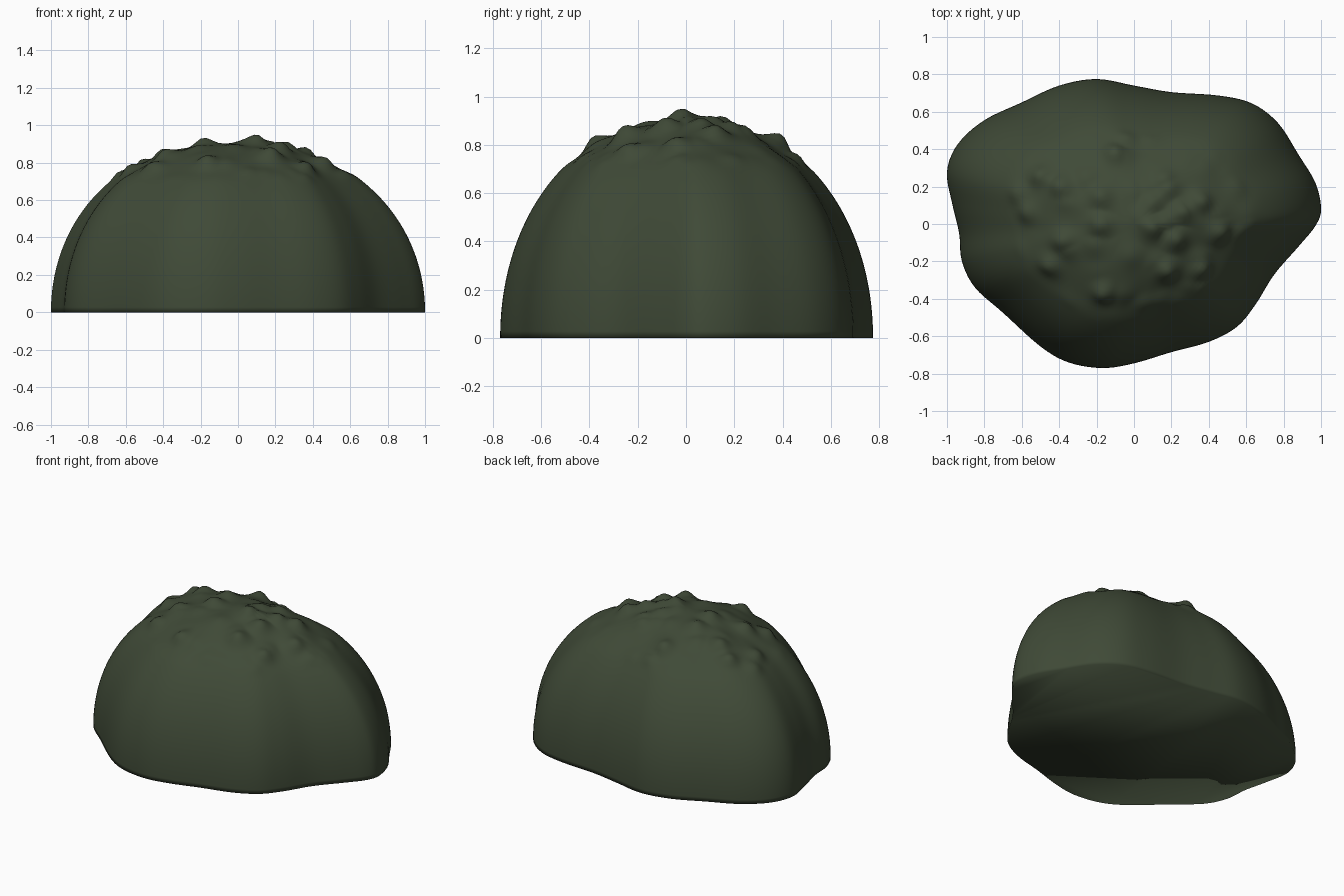
import bpy, bmesh, math
from mathutils import Vector, noise

if "Cube" in bpy.data.objects:
    bpy.data.objects.remove(bpy.data.objects["Cube"])

HEIGHT = 0.915
SEG_SUB, RINGS = 5, 56

# Lobed footprint, counter-clockwise seen from above
OUTLINE = [(1.0, .08), (.97, .22), (.88, .37), (.77, .54), (.63, .645), (.45, .687),
           (.2, .705), (0, .74), (-.2, .775), (-.4, .74), (-.6, .65), (-.8, .555),
           (-.94, .43), (-1.0, .28), (-.97, .1), (-.935, -.05), (-.92, -.2),
           (-.85, -.34), (-.7, -.475), (-.5, -.655), (-.35, -.74), (-.17, -.77),
           (0, -.745), (.2, -.685), (.4, -.63), (.55, -.55), (.65, -.43),
           (.75, -.27), (.88, -.12), (.97, -.01)]


def smooth_loop(pts, sub):
    """Closed Catmull-Rom curve through the points."""
    p = [Vector(q) for q in pts]
    n, out = len(p), []
    for i in range(n):
        a, b, c, d = p[i - 1], p[i], p[(i + 1) % n], p[(i + 2) % n]
        for k in range(sub):
            t = k / sub
            out.append(.5 * (2 * b + (c - a) * t + (2 * a - 5 * b + 4 * c - d) * t * t
                             + (3 * b - a - 3 * c + d) * t ** 3))
    return out


def step(a, b, x):
    t = max(0, min(1, (x - a) / (b - a)))
    return t * t * (3 - 2 * t)


def knobble(x, y, z):
    """Rounded leaf clumps, only on the crown."""
    d = noise.voronoi(Vector((x, y, z)) * 6.2 + Vector((3.1, 7.7, 1.3)))[0][0]
    clump = .05 * math.exp(-(d / .36) ** 2) - .014
    peak = .02 * math.exp(-((x - .04) ** 2 + (y - .04) ** 2) / .004)
    return step(.68, .8, z) * (clump + peak)


# Dome: footprint swept up an elliptical profile
loop = smooth_loop(OUTLINE, SEG_SUB)
bm = bmesh.new()
rings = []
for j in range(RINGS):
    a = (math.pi / 2) * j / RINGS
    ring = []
    for p in loop:
        e = .94 - .06 * step(.1, -.9, p.x)      # fuller shoulder on the left
        s, z = math.cos(a) ** e, HEIGHT * math.sin(a) ** .98
        x, y = p.x * s, p.y * s
        n = Vector((x, y, z * 1.1)).normalized()
        k = knobble(x, y, z)
        ring.append(bm.verts.new((x + n.x * k, y + n.y * k, z + n.z * k)))
    rings.append(ring)
top = bm.verts.new((0, 0, HEIGHT + knobble(0, 0, HEIGHT)))
N = len(loop)
for lo, hi in zip(rings, rings[1:]):
    for i in range(N):
        bm.faces.new((lo[i], lo[(i + 1) % N], hi[(i + 1) % N], hi[i]))
for i in range(N):
    bm.faces.new((rings[-1][i], rings[-1][(i + 1) % N], top))

# Flat underside
bm.faces.new(list(reversed(rings[0])))
for f in bm.faces:
    f.smooth = True

mesh = bpy.data.meshes.new("bush_dome")
bm.to_mesh(mesh)
bm.free()
bush = bpy.data.objects.new("bush_dome", mesh)
bpy.context.collection.objects.link(bush)

mat = bpy.data.materials.new("dark_green")
mat.diffuse_color = (.05, .068, .038, 1)
mat.use_nodes = True
mat.node_tree.nodes["Principled BSDF"].inputs["Base Color"].default_value = mat.diffuse_color
mesh.materials.append(mat)
